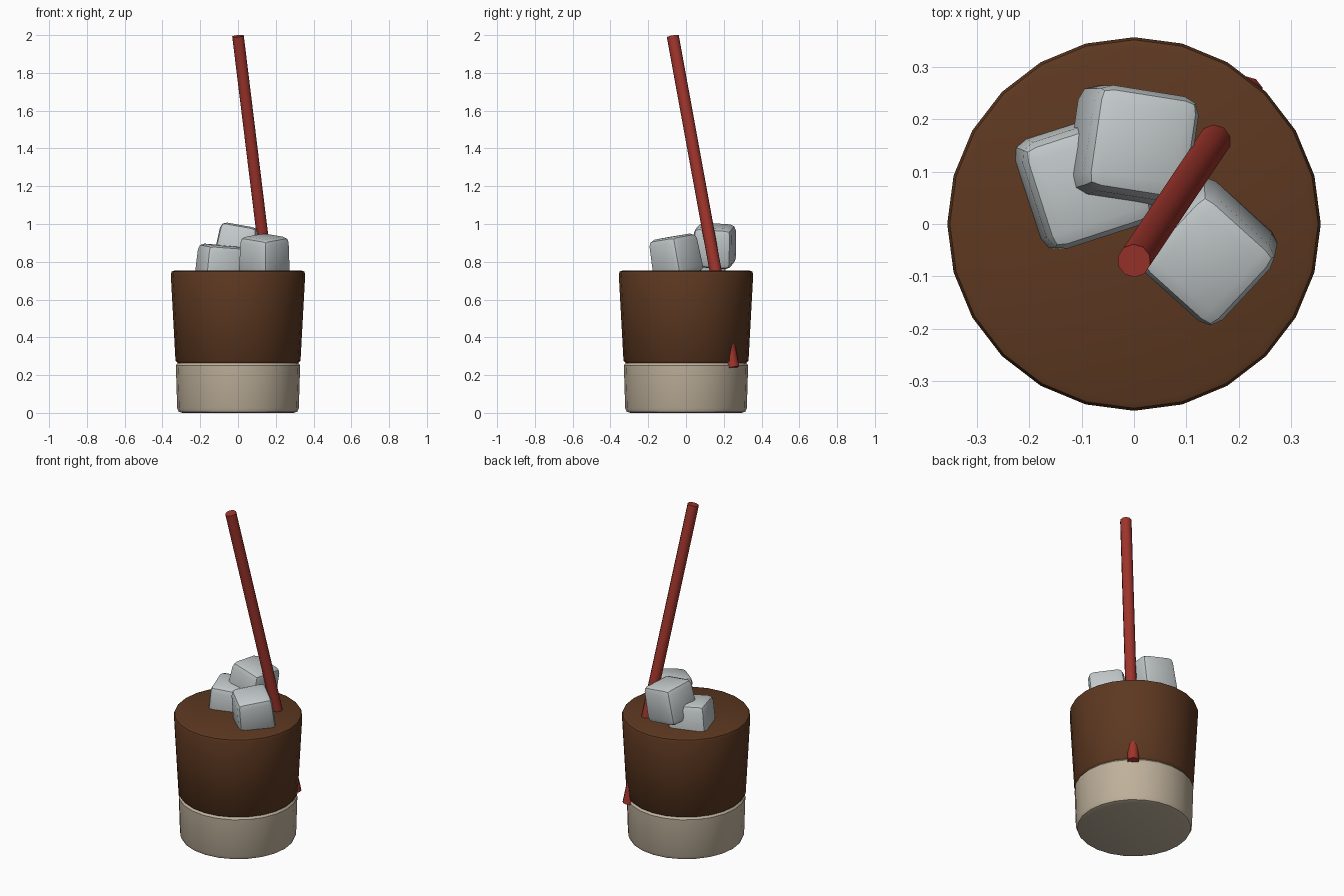
import bpy, bmesh, math
from mathutils import Vector, Matrix, Euler

if "Cube" in bpy.data.objects:
    bpy.data.objects.remove(bpy.data.objects["Cube"])


def material(name, rgb):
    m = bpy.data.materials.new(name)
    m.diffuse_color = (*rgb, 1)
    m.use_nodes = True
    m.node_tree.nodes["Principled BSDF"].inputs["Base Color"].default_value = m.diffuse_color
    return m


def finish(bm, name, mat=None, angle=40):
    bmesh.ops.recalc_face_normals(bm, faces=bm.faces[:])
    me = bpy.data.meshes.new(name)
    bm.to_mesh(me)
    bm.free()
    ob = bpy.data.objects.new(name, me)
    bpy.context.collection.objects.link(ob)
    if mat:
        me.materials.append(mat)
    bpy.ops.object.select_all(action='DESELECT')
    ob.select_set(True)
    bpy.context.view_layer.objects.active = ob
    bpy.ops.object.shade_smooth_by_angle(angle=math.radians(angle))
    return ob


def lathe(name, profile, mat, sides=24):
    """Capped solid of revolution from (radius, height) points."""
    bm = bmesh.new()
    rings = [[bm.verts.new((r * math.cos(2 * math.pi * i / sides),
                            r * math.sin(2 * math.pi * i / sides), z))
              for i in range(sides)] for r, z in profile]
    for a, b in zip(rings, rings[1:]):
        for i in range(sides):
            j = (i + 1) % sides
            bm.faces.new((a[i], a[j], b[j], b[i]))
    bm.faces.new(rings[0][::-1])
    bm.faces.new(rings[-1])
    return finish(bm, name, mat)


def ice_cube(name, centre, size, rot):
    """Soft-edged cube, a little narrower at the top."""
    bm = bmesh.new()
    bmesh.ops.create_cube(bm, size=1)
    for v in bm.verts:
        k = 0.94 if v.co.z > 0 else 1.0
        v.co = Vector((v.co.x * k, v.co.y * k, v.co.z)) * size
    bmesh.ops.bevel(bm, geom=bm.edges[:], offset=0.032, segments=2,
                    profile=0.5, affect='EDGES')
    e = Euler([math.radians(a) for a in rot], 'XYZ').to_matrix().to_4x4()
    bm.transform(Matrix.Translation(centre) @ e)
    finish(bm, name, material(name, (0.55, 0.59, 0.6)))


# Milk layer at the bottom
lathe("milk_layer", [(0.295, 0), (0.314, 0.006), (0.322, 0.025), (0.329, 0.252),
                     (0.318, 0.265)], material("milk", (0.52, 0.44, 0.33)))

# Coffee layer above it
lathe("coffee_layer", [(0.318, 0.262), (0.331, 0.276), (0.356, 0.735),
                       (0.351, 0.748), (0.338, 0.753)],
      material("coffee", (0.11, 0.04, 0.015)))

# Ice cubes
ice_cube("ice_left", (-0.095, 0.08, 0.775), 0.225, (3, 4, 18))
ice_cube("ice_back", (0.0, 0.15, 0.885), 0.215, (-4, 10, -9))
ice_cube("ice_right", (0.14, -0.055, 0.83), 0.21, (7, 7, -42))

# Leaning straw, poking out of the side near its foot
foot, tip = Vector((0.215, 0.25, 0.24)), Vector((0.0, -0.07, 1.995))
axis = tip - foot
bm = bmesh.new()
bmesh.ops.create_cone(bm, cap_ends=True, segments=10, radius1=0.032,
                      radius2=0.032, depth=axis.length)
bm.transform(Matrix.Translation((foot + tip) / 2)
             @ axis.to_track_quat('Z', 'Y').to_matrix().to_4x4())
finish(bm, "straw", material("straw", (0.35, 0.035, 0.025)))
